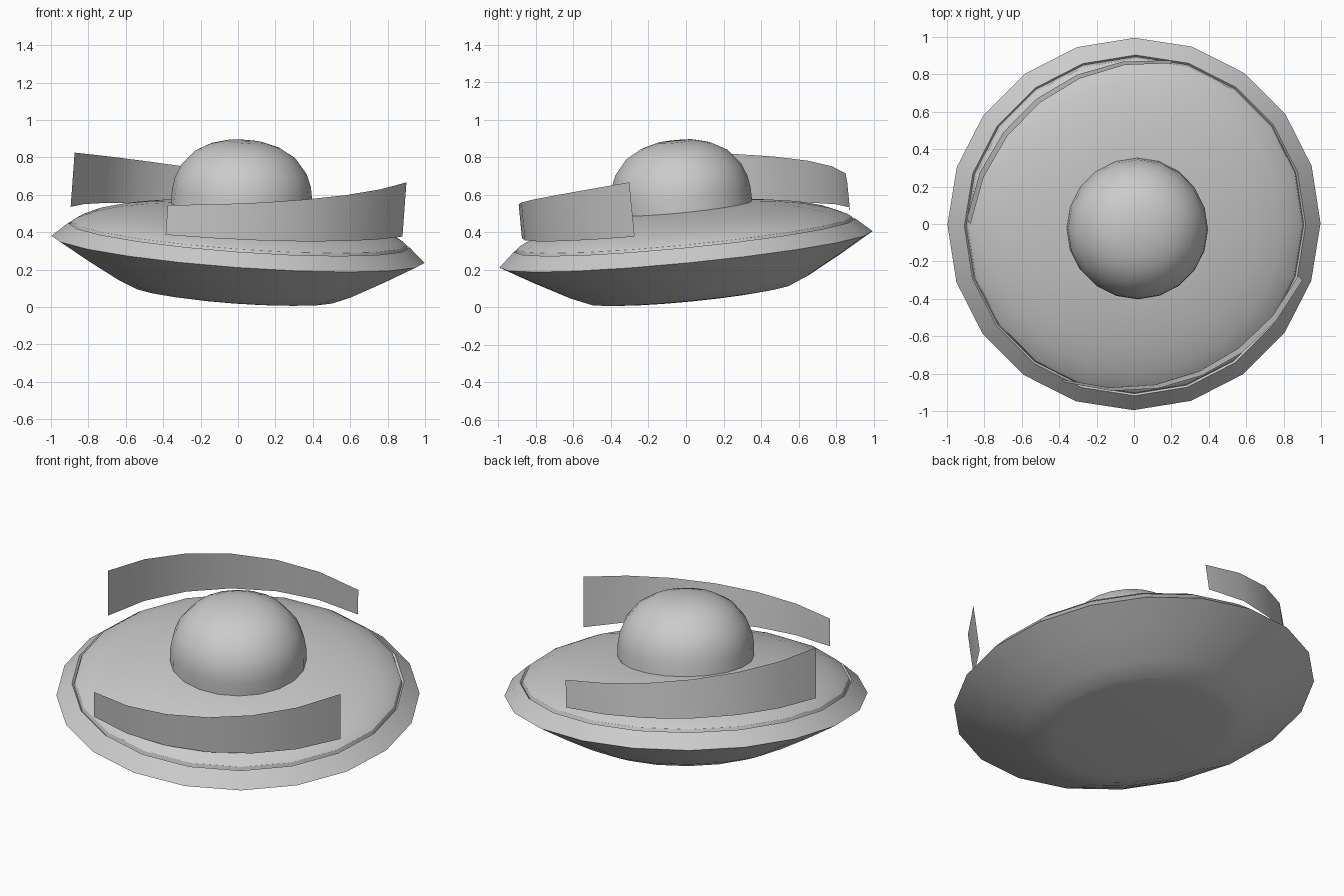
import bpy, bmesh
from math import sin, cos, radians, tau
from mathutils import Vector, Matrix

if "Cube" in bpy.data.objects:
    bpy.data.objects.remove(bpy.data.objects["Cube"])

# Whole craft leans slightly to the front right
UP = Vector((0.073, -0.098, 1)).normalized()
TILT = Matrix.Translation((0, 0, 0.308)) @ Vector((0, 0, 1)).rotation_difference(UP).to_matrix().to_4x4()
SIDES = 20


def finish(bm, name):
    bmesh.ops.recalc_face_normals(bm, faces=bm.faces)
    mesh = bpy.data.meshes.new(name)
    bm.to_mesh(mesh)
    bm.free()
    ob = bpy.data.objects.new(name, mesh)
    bpy.context.collection.objects.link(ob)
    ob.matrix_world = TILT
    bpy.ops.object.select_all(action='DESELECT')
    ob.select_set(True)
    bpy.context.view_layer.objects.active = ob
    bpy.ops.object.shade_smooth_by_angle(angle=radians(32))
    return ob


def lathe(name, profile):
    """Turn an (r, z) profile around the craft's axis."""
    bm = bmesh.new()
    rings = []
    for r, z in profile:
        if r == 0:
            rings.append([bm.verts.new((0, 0, z))] * SIDES)
        else:
            rings.append([bm.verts.new((r * cos(tau * i / SIDES), r * sin(tau * i / SIDES), z))
                          for i in range(SIDES)])
    for a, b in zip(rings, rings[1:]):
        for i in range(SIDES):
            j = (i + 1) % SIDES
            bm.faces.new(list(dict.fromkeys((a[i], a[j], b[j], b[i]))))
    return finish(bm, name)


def fin(name, low_angle, tall_angle, radius, steps=6):
    """Thin curved blade that grows taller from one end to the other."""
    bm = bmesh.new()
    pairs = []
    for k in range(steps + 1):
        t = k / steps
        a = radians(low_angle + (tall_angle - low_angle) * t)
        r = radius + (0.91 - radius) * (2 * t - 1) ** 2
        heights = (0.13 + 0.028 * t, 0.29 + 0.16 * t)
        pairs.append([bm.verts.new((r * cos(a), r * sin(a), h)) for h in heights])
    for p, q in zip(pairs, pairs[1:]):
        bm.faces.new((p[0], q[0], q[1], p[1]))
    return finish(bm, name)


# Saucer: flat belly, sharp rim, narrow groove, domed deck
lathe("saucer_hull", [
    (0, -0.245), (0.48, -0.245), (0.55, -0.237), (0.65, -0.195), (0.83, -0.098),
    (1.0, 0.0), (0.915, 0.076), (0.905, 0.066), (0.898, 0.088), (0.875, 0.106),
    (0.78, 0.148), (0.65, 0.184), (0.5, 0.21), (0.36, 0.226), (0, 0.23)])

# Cockpit dome
lathe("dome", [
    (0.377, 0.2), (0.375, 0.3), (0.365, 0.36), (0.337, 0.43),
    (0.27, 0.51), (0.19, 0.555), (0.1, 0.58), (0, 0.584)])

# Curved blades hovering above the deck
fin("front_fin", 244.3, 343.2, 0.85)
fin("back_fin", 78.4, 177, 0.872)
